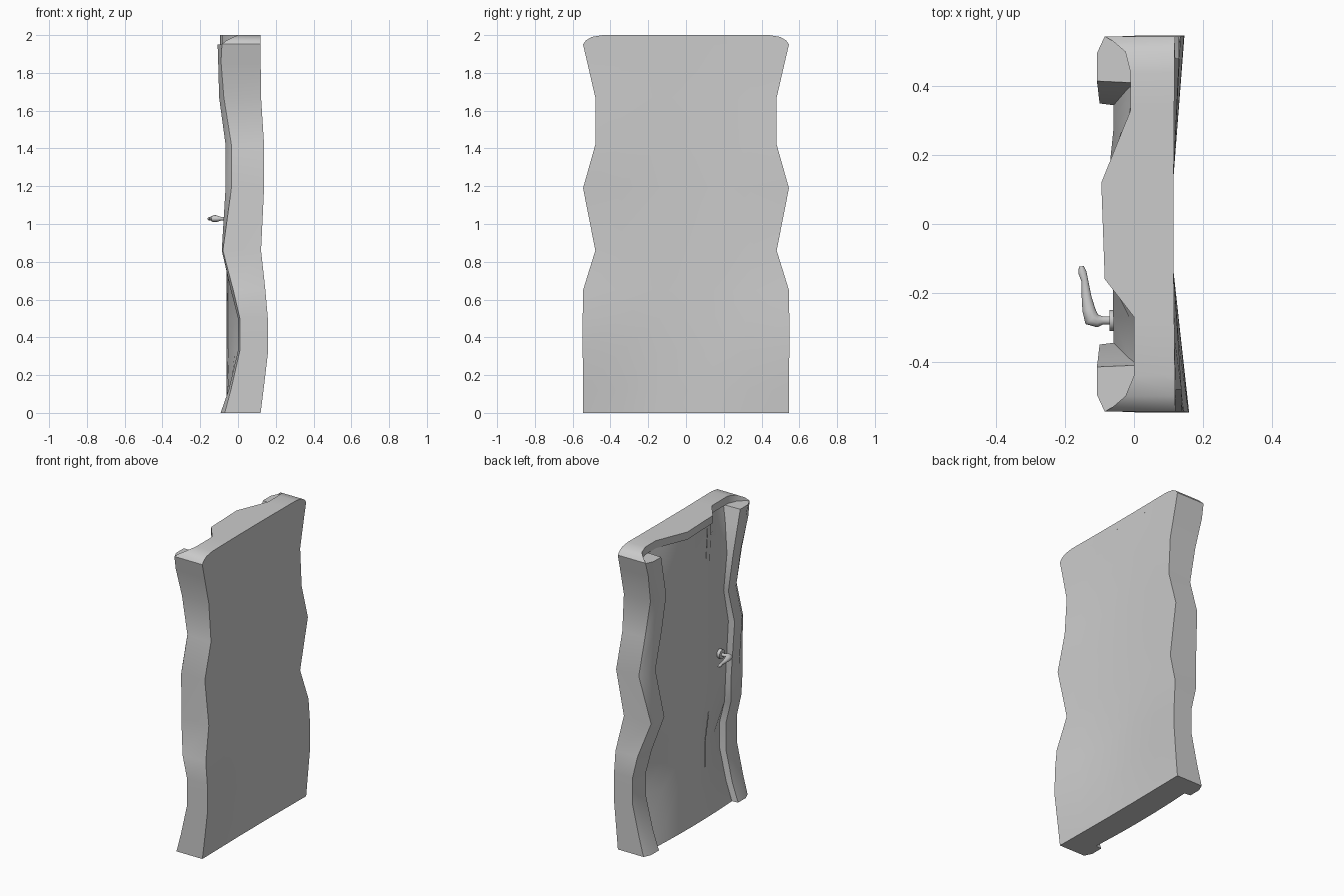
import bpy, bmesh, math
from mathutils import Vector

if "Cube" in bpy.data.objects:
    bpy.data.objects.remove(bpy.data.objects["Cube"])

# Warped section heights: z, half width, back edge x, outer front x, jamb front x
ROWS = [
    (0.00, .545, .120, -.070, -.092), (0.12, .545, .135, -.038, -.050),
    (0.33, .547, .160, .010, .000), (0.50, .547, .158, .010, .000),
    (0.65, .545, .145, -.025, -.038), (0.86, .480, .122, -.080, -.086),
    (1.19, .545, .138, -.035, -.066), (1.42, .480, .138, -.035, -.066),
    (1.67, .480, .122, -.075, -.100), (1.86, .524, .120, -.090, -.105),
    (1.95, .545, .120, -.085, -.108),
]
# Lintel front edge: y, x
LINTEL = [(-.44, 0), (-.27, 0), (-.16, -.085), (.12, -.095), (.33, -.01), (.44, -.01)]


def interp(table, t):
    if t <= table[0][0]:
        return table[0][1]
    for (a, u), (b, v) in zip(table, table[1:]):
        if t <= b:
            return u + (v - u) * (t - a) / (b - a)
    return table[-1][1]


def loft(name, rings, angle):
    bm = bmesh.new()
    loops = [[bm.verts.new(p) for p in r] for r in rings]
    n = len(loops[0])
    for a, b in zip(loops, loops[1:]):
        for i in range(n):
            bm.faces.new((a[i], a[(i + 1) % n], b[(i + 1) % n], b[i]))
    bm.faces.new(loops[0][::-1])
    bm.faces.new(loops[-1])
    bmesh.ops.recalc_face_normals(bm, faces=bm.faces)
    me = bpy.data.meshes.new(name)
    bm.to_mesh(me)
    bm.free()
    ob = bpy.data.objects.new(name, me)
    bpy.context.collection.objects.link(ob)
    bpy.context.view_layer.objects.active = ob
    ob.select_set(True)
    bpy.ops.object.shade_smooth_by_angle(angle=math.radians(angle))
    ob.select_set(False)
    return ob


def back_x(y, w, xb):
    side = xb if y < 0 else .115 + (xb - .115) * .7
    return .115 + (side - .115) * max(0, (abs(y) - .14) / (w - .14))


def panel_x(y, z, xj):
    t = min(1, abs(y) / .41) ** 2
    x = -.062 * (1 - t) + (xj + .042) * t
    k = max(0, (z - 1.7) / .25)          # leans back to meet the lintel
    return x * (1 - k) + (interp(LINTEL, y) + .012) * k


# Jambs and door leaf, lofted upward as one closed shell
rings = []
for z, w, xb, xo, xj in ROWS:
    ring = [(back_x(y, w, xb), y, z) for y in (-w, -.34, -.14, .14, .34, w)]
    ring += [(xo, w, z), (xj, w - .05, z), (xj, w - .13, z)]
    e = w - .135
    for y in (e, .27, .12, 0, -.12, -.16, -.27, -e):
        ring.append((panel_x(y, z, xj), y, z))
    ring += [(xj, -w + .13, z), (xj, -w + .05, z), (xo, -w, z)]
    rings.append(ring)
loft("door_and_frame", rings, 36)

# Lintel with rounded ends, lofted along y
ends = [(.545, 1.952, -.085), (.53, 1.972, -.06), (.50, 1.99, -.025)]
stations = [(-y, z, x) for y, z, x in ends]
stations += [(y, 2.0, x) for y, x in LINTEL]
stations += [(y, z, x) for y, z, x in reversed(ends)]
rings = []
for y, z, x in stations:
    b = back_x(y, .545, .12)
    rings.append([(b, y, 1.95), (b, y, z), (x, y, z), (x, y, 1.95)])
loft("lintel", rings, 36)


# Thin cracks in the leaf
def crack(name, pts):
    rings = []
    for y, z in pts:
        j = interp([(r[0], r[4]) for r in ROWS], z)
        x = panel_x(y, z, j)
        rings.append([(x - .003, y - .002, z), (x - .003, y + .002, z),
                      (x + .01, y + .002, z), (x + .01, y - .002, z)])
    loft(name, rings, 20)


crack("upper_crack", [(-.12, 1.70), (-.12, 1.86), (-.12, 1.94)])
crack("lower_crack", [(-.12, .34), (-.12, .50), (-.16, .69)])

# Handle plate
bpy.ops.mesh.primitive_cylinder_add(vertices=12, radius=.03, depth=.035,
                                    location=(-.053, -.28, 1.03),
                                    rotation=(0, math.pi / 2, 0))
bpy.context.object.name = "handle_plate"

# Lever handle: x, y, radius along a bent path
path = [(-.05, -.28, .012), (-.09, -.28, .012), (-.105, -.282, .018), (-.123, -.276, .023),
        (-.131, -.25, .019), (-.138, -.21, .014), (-.143, -.165, .010),
        (-.150, -.14, .012), (-.153, -.123, .007)]
rings = []
for i, (x, y, r) in enumerate(path):
    a, b = path[max(i - 1, 0)], path[min(i + 1, len(path) - 1)]
    t = Vector((b[0] - a[0], b[1] - a[1], 0)).normalized()
    side = Vector((-t.y, t.x, 0))
    rings.append([Vector((x, y, 1.028)) + side * r * math.cos(k * math.tau / 10)
                  + Vector((0, 0, r * .85 * math.sin(k * math.tau / 10))) for k in range(10)])
loft("lever_handle", rings, 45)
